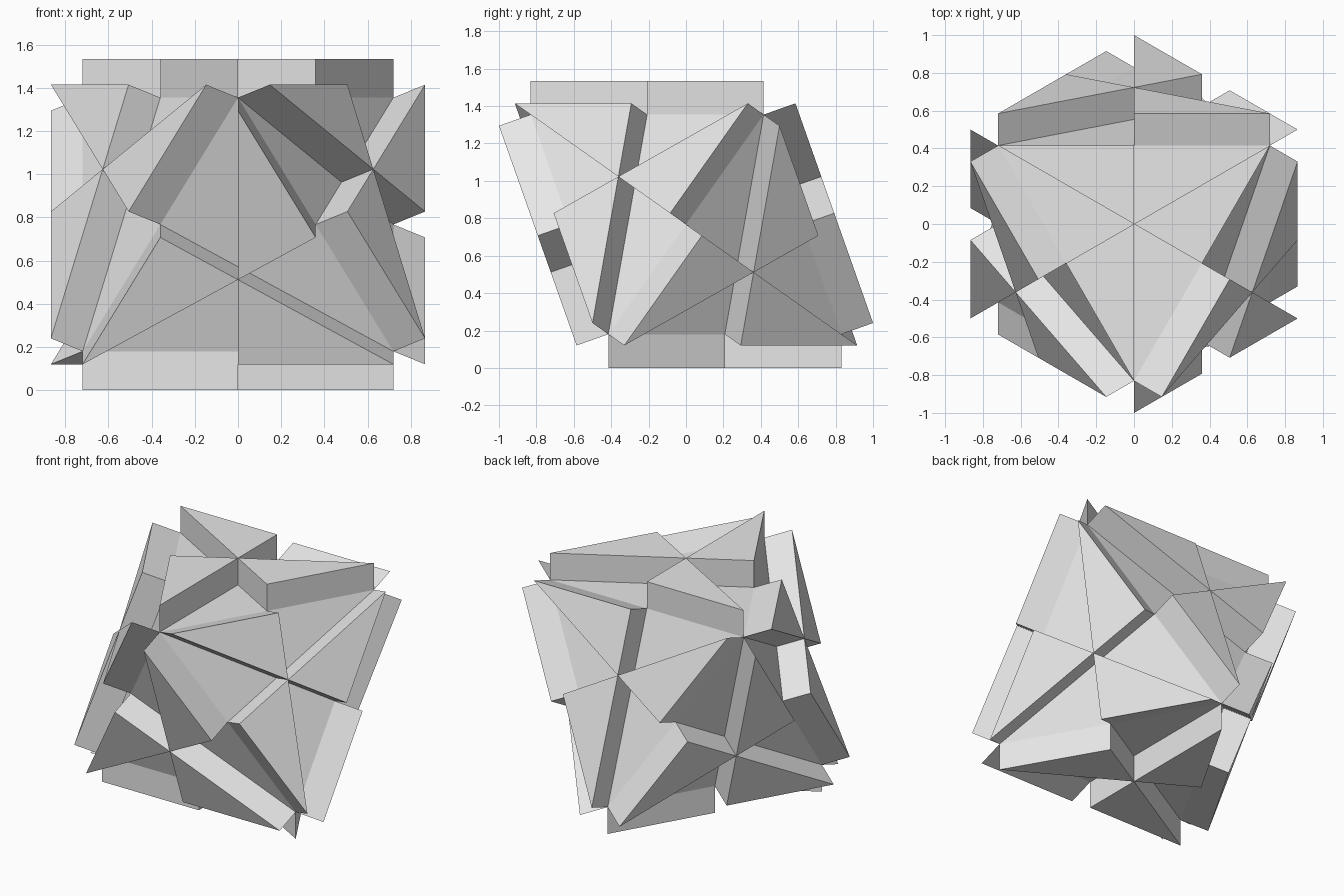
import bpy
import bmesh
from itertools import product
from math import cos, sin, radians, sqrt
from mathutils import Vector

if "Cube" in bpy.data.objects:
    bpy.data.objects.remove(bpy.data.objects["Cube"], do_unlink=True)

RADIUS = 0.8305              # circumradius of each triangular face
RAISE = 0.18                 # height of the raised sectors
HALF = RADIUS / sqrt(2)      # half height of the octahedron core
CENTRE = Vector((0, 0, HALF + RAISE))


def grey_material():
    mat = bpy.data.materials.new("light grey")
    mat.use_nodes = True
    colour = (0.8, 0.8, 0.8, 1)
    mat.diffuse_color = colour
    mat.node_tree.nodes["Principled BSDF"].inputs["Base Color"].default_value = colour
    return mat


def add_face(bm, points):
    bm.faces.new([bm.verts.new(p + CENTRE) for p in points])


def add_raised_sector(bm, base, offset):
    cap = [p + offset for p in base]
    add_face(bm, cap)
    for i in range(3):
        j = (i + 1) % 3
        add_face(bm, (base[i], base[j], cap[j], cap[i]))


# Three corners of the top face; the other three corners are opposite them
axes = [Vector((RADIUS * cos(radians(a)), RADIUS * sin(radians(a)), HALF))
        for a in (-90, 30, 150)]

# Each octahedron face becomes a pinwheel of flat and raised sectors
bm = bmesh.new()
for signs in product((1, -1), repeat=3):
    corners = [axis * s for axis, s in zip(axes, signs)]
    if signs[0] * signs[1] * signs[2] < 0:
        corners.reverse()
    middle = sum(corners, Vector()) / 3
    offset = middle.normalized() * RAISE
    for i in range(3):
        start, end = corners[i - 1], corners[i]
        halfway = (start + end) / 2
        add_face(bm, (middle, start, halfway))
        add_raised_sector(bm, (middle, halfway, end), offset)
bmesh.ops.remove_doubles(bm, verts=bm.verts[:], dist=0.0001)

mesh = bpy.data.meshes.new("pinwheel_octahedron")
bm.to_mesh(mesh)
bm.free()
mesh.materials.append(grey_material())
solid = bpy.data.objects.new("pinwheel_octahedron", mesh)
bpy.context.collection.objects.link(solid)
